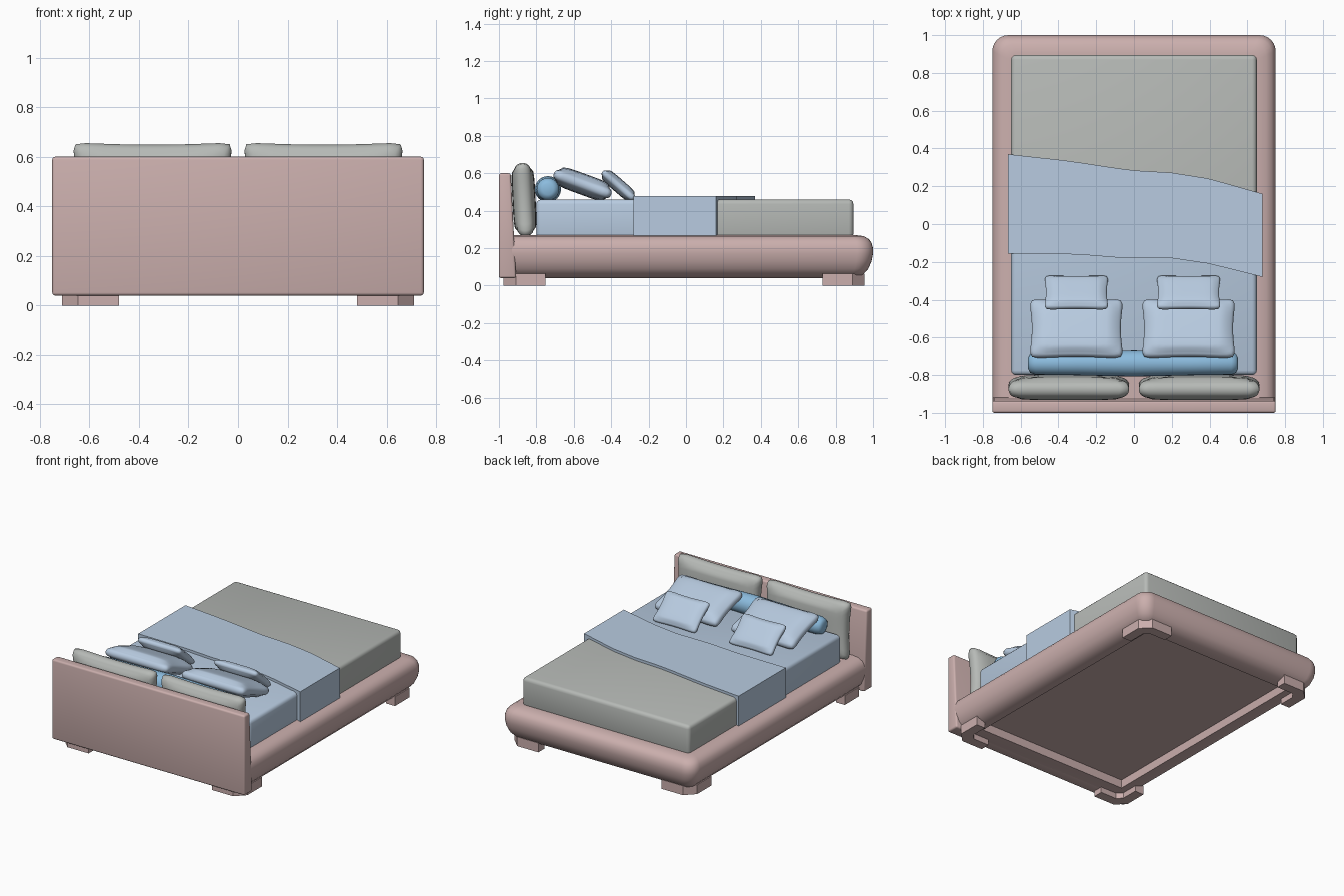
import bpy, bmesh, math
from mathutils import Matrix, Vector

if "Cube" in bpy.data.objects:
    bpy.data.objects.remove(bpy.data.objects["Cube"])


def material(name, rgb):
    m = bpy.data.materials.new(name)
    m.diffuse_color = (*rgb, 1)
    m.use_nodes = True
    m.node_tree.nodes["Principled BSDF"].inputs["Base Color"].default_value = m.diffuse_color
    return m


PINK = material("dusty_pink", (0.60, 0.43, 0.42))
GREY = material("warm_grey", (0.47, 0.49, 0.47))
LIGHT = material("light_blue", (0.48, 0.60, 0.75))
BLUE = material("mid_blue", (0.26, 0.50, 0.73))


def finish(name, bm, *mats, angle=40):
    bmesh.ops.recalc_face_normals(bm, faces=bm.faces)
    me = bpy.data.meshes.new(name)
    bm.to_mesh(me)
    bm.free()
    ob = bpy.data.objects.new(name, me)
    bpy.context.collection.objects.link(ob)
    for m in mats:
        me.materials.append(m)
    bpy.ops.object.select_all(action='DESELECT')
    ob.select_set(True)
    bpy.context.view_layer.objects.active = ob
    bpy.ops.object.shade_smooth_by_angle(angle=math.radians(angle))
    return ob


def box(x0, x1, y0, y1, z0, z1):
    bm = bmesh.new()
    bmesh.ops.create_cube(bm, size=1)
    for v in bm.verts:
        v.co = Vector((x0 + (v.co.x + .5) * (x1 - x0),
                       y0 + (v.co.y + .5) * (y1 - y0),
                       z0 + (v.co.z + .5) * (z1 - z0)))
    return bm


def bevel(bm, width, segments=3):
    edges = [e for e in bm.edges if e.calc_face_angle(0) > 0.7]
    bmesh.ops.bevel(bm, geom=edges, offset=width, segments=segments,
                    profile=0.5, affect='EDGES', clamp_overlap=True)


def loft(sections):
    # skin a stack of equal-length loops and cap both ends
    bm = bmesh.new()
    rings = [[bm.verts.new(p) for p in s] for s in sections]
    n = len(rings[0])
    for a, b in zip(rings, rings[1:]):
        for i in range(n):
            j = (i + 1) % n
            bm.faces.new((a[i], a[j], b[j], b[i]))
    bm.faces.new(rings[0])
    bm.faces.new(rings[-1])
    return bm


# Bed frame: swollen rim, rounded at the foot corners, recessed underneath
def frame_section(inset, z, head=0.0):
    hx, y1, y0 = 0.75 - inset, 1 - inset, -0.93 + head
    r = max(0.02, 0.085 - inset * 0.5)
    pts = [(-hx, y0, z), (hx, y0, z)]
    for sx, start in ((1, 0), (-1, 90)):
        for k in range(7):
            t = math.radians(start + 15 * k)
            pts.append((sx * (hx - r) + r * math.cos(t), y1 - r + r * math.sin(t), z))
    return pts


rim = [(.105, .04), (.055, .057), (.025, .09), (.008, .13), (0, .17), (0, .20),
       (.008, .228), (.022, .248), (.05, .264), (.095, .27)]
finish("bed_frame", loft([frame_section(.16, .10, .10), frame_section(.16, .04, .10)]
                         + [frame_section(i, z) for i, z in rim]), PINK)

# Headboard, thinner at the top
bm = box(-.75, .75, -1, -.908, .04, .6)
for v in bm.verts:
    if v.co.y > -.95 and v.co.z > .3:
        v.co.y = -.937
bevel(bm, .012)
finish("headboard", bm, PINK)

# Four chamfered corner feet
foot_outline = [(.48, .955), (.645, .955), (.71, .89), (.71, .73),
                (.64, .73), (.64, .85), (.605, .885), (.48, .885)]
for sx, sname in ((1, "right"), (-1, "left")):
    for sy, shift, yname in ((1, 0, "back"), (-1, -.02, "front")):
        bm = loft([[(sx * x, sy * y + shift, z) for x, y in foot_outline] for z in (0, .065)])
        finish(f"foot_{yname}_{sname}", bm, PINK, angle=20)

# Mattress, the head half wrapped in a blue sheet
bm = box(-.65, .65, -.80, .895, .25, .46)
bevel(bm, .025)
bmesh.ops.bisect_plane(bm, geom=bm.verts[:] + bm.edges[:] + bm.faces[:],
                       plane_co=(0, 0, 0), plane_no=(0, 1, 0))
for f in bm.faces:
    f.material_index = 1 if f.calc_center_median().y < 0 else 0
finish("mattress", bm, GREY, LIGHT)


# Throw blanket with slanting wavy edges
def interp(table, x):
    for (xa, ya), (xb, yb) in zip(table, table[1:]):
        if x <= xb:
            return ya + (yb - ya) * max(0, (x - xa) / (xb - xa))
    return table[-1][1]


foot_edge = [(-.67, .37), (-.35, .335), (-.02, .285), (.2, .272), (.4, .24), (.68, .16)]
head_edge = [(-.67, -.155), (-.3, -.16), (-.05, -.18), (.2, -.18), (.4, -.21), (.68, -.28)]
bm = loft([[(x, interp(head_edge, x), .255), (x, interp(foot_edge, x), .255),
            (x, interp(foot_edge, x), .478), (x, interp(head_edge, x), .478)]
           for x in [-.668 + 1.348 * k / 14 for k in range(15)]])
bevel(bm, .02)
finish("throw_blanket", bm, LIGHT)


# Pillow: pinched square outline, puffed towards the middle
def pillow(name, mat, loc, half, tilt, n=8, pinch=.08, edge=.5):
    bm = bmesh.new()
    bmesh.ops.create_cube(bm, size=2)
    bmesh.ops.subdivide_edges(bm, edges=bm.edges[:], cuts=11, use_grid_fill=True)
    for v in bm.verts:
        u, w, h = v.co
        m = max(abs(u), abs(w))
        if m > 0:
            k = m / (abs(u) ** n + abs(w) ** n) ** (1 / n)
            k = 1 + (k - 1) * m
        else:
            k = 1
        puff = edge + (1 - edge) * math.sqrt(max(0, (1 - u ** 4) * (1 - w ** 4)))
        # round the rim over the thickness
        side = (1 - math.sqrt(max(0, 1 - .92 * h * h))) * half[2] * edge * m ** 4
        x = u * k * (1 - pinch * (1 - w * w) * m) * (half[0] - side)
        y = w * k * (1 - pinch * (1 - u * u) * m) * (half[1] - side)
        v.co = (x, y, h * half[2] * puff)
    bmesh.ops.transform(bm, verts=bm.verts, matrix=Matrix.Translation(loc)
                        @ Matrix.Rotation(math.radians(tilt), 4, 'X'))
    return finish(name, bm, mat, angle=75)


for s, name in ((1, "right"), (-1, "left")):
    px = s * .297 - .008
    pillow(f"back_cushion_{name}", GREY, (s * .345, -.866, .459), (.325, .2, .062),
           93, n=16, pinch=.05, edge=.7)
    pillow(f"large_pillow_{name}", LIGHT, (px, -.553, .542), (.256, .172, .056), -20)
    pillow(f"small_pillow_{name}", LIGHT, (px, -.362, .535), (.175, .118, .036), -41)

# Bolster: rounded roll lying across the bed
roll = [(-.56, .03), (-.55, .05), (-.52, .06), (-.3, .063), (0, .07),
        (.3, .063), (.515, .06), (.54, .05), (.55, .03)]
finish("bolster", loft([[(x, -.738 + r * math.cos(a), .515 + r * math.sin(a))
                         for a in [math.tau * k / 24 for k in range(24)]]
                        for x, r in roll]), BLUE, angle=60)
